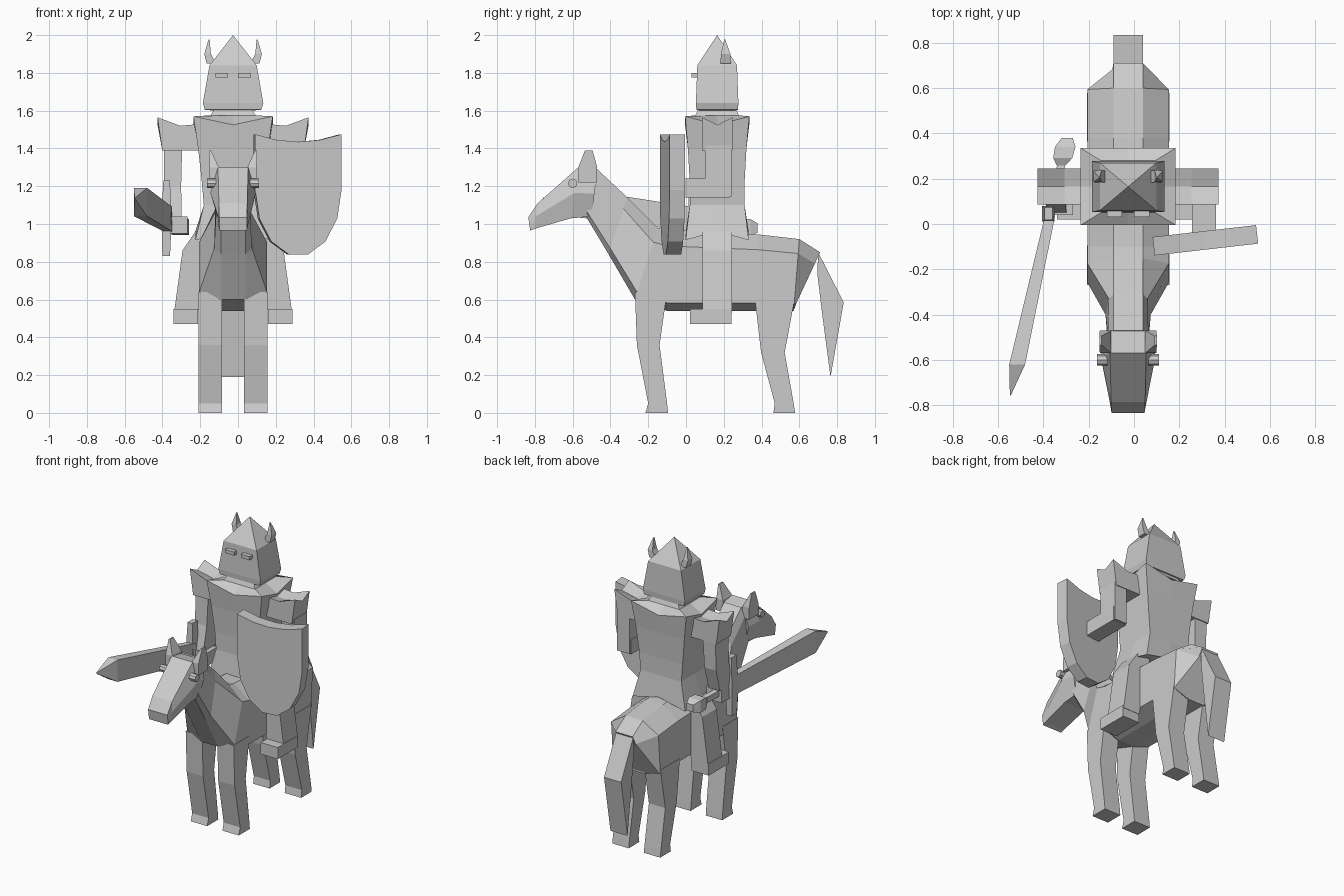
import bpy, bmesh, math
from mathutils import Vector, Matrix

default_cube = bpy.data.objects.get("Cube")
if default_cube:
    bpy.data.objects.remove(default_cube, do_unlink=True)

stone = bpy.data.materials.new("stone grey")
stone.use_nodes = True
stone.diffuse_color = (.6, .6, .6, 1)
stone.node_tree.nodes["Principled BSDF"].inputs["Base Color"].default_value = stone.diffuse_color

CENTRE_LINE = -.026  # every part is built relative to this plane
RIDER_Y = .165       # middle of the rider, front to back
SPINE, FLANK = .065, .18


def loft(name, rings, paired=False):
    """Flat-faced skin through equal rings, capped; paired parts are mirrored."""
    bm = bmesh.new()
    rows = [[bm.verts.new(point) for point in ring] for ring in rings]
    for lower, upper in zip(rows, rows[1:]):
        for i in range(len(lower)):
            bm.faces.new((lower[i - 1], lower[i], upper[i], upper[i - 1]))
    bm.faces.new(rows[0])
    bm.faces.new(rows[-1])
    bmesh.ops.remove_doubles(bm, verts=bm.verts, dist=.0005)
    bmesh.ops.recalc_face_normals(bm, faces=bm.faces)
    mesh = bpy.data.meshes.new(name)
    bm.to_mesh(mesh)
    bm.free()
    mesh.materials.append(stone)
    part = bpy.data.objects.new(name, mesh)
    part.location.x = CENTRE_LINE
    bpy.context.scene.collection.objects.link(part)
    if paired:
        mirror = part.modifiers.new("left and right", "MIRROR")
        mirror.use_mirror_merge = False
    return part


def rectangle(x, y, width, depth, z):
    corners = ((-.5, -.5), (.5, -.5), (.5, .5), (-.5, .5))
    return [(x + width * u, y + depth * v, z) for u, v in corners]


def stack(name, *stations, paired=False):
    """Loft upright through rectangles given as x, y, width, depth, z."""
    return loft(name, [rectangle(*station) for station in stations], paired)


def box(name, x, y, z, width, depth, height, paired=False):
    return stack(name, (x, y, width, depth, z - height / 2),
                 (x, y, width, depth, z + height / 2), paired=paired)


def slanted_slice(top, bottom, widths, fractions):
    """Symmetric ring on a leaning cut from a top (y, z) to a bottom (y, z)."""
    spots = [Vector(top).lerp(Vector(bottom), f) for f in fractions]
    half = [(w, *spot) for w, spot in zip(widths, spots)]
    return half + [(-w, y, z) for w, y, z in reversed(half)]


def side_plate(name, outline, inner, outer, paired=False):
    """Side outline in (y, z), given thickness between two x positions."""
    return loft(name, [[(x, y, z) for y, z in outline] for x in (inner, outer)], paired)


# Horse body and neck, rump to throat: top, bottom, upper and lower flank widths
body_cuts = (
    ((.71, .85), (.57, .55), .07, FLANK),
    ((.6, .92), (.57, .54), FLANK, FLANK),
    ((.38, .945), (.38, .54), FLANK, FLANK),
    ((-.1, .97), (-.1, .54), FLANK, FLANK),
    ((-.15, .98), (-.27, .6), FLANK, FLANK),
    ((-.31, 1.14), (-.41, .84), .085, .1),
    ((-.47, 1.29), (-.53, 1.04), .09, .09),
)
loft("horse_body", [
    slanted_slice(top, bottom, (SPINE, upper, lower, SPINE), (0, .2, .9, 1))
    for top, bottom, upper, lower in body_cuts])

# Horse head, poll to muzzle: top, bottom, edge and cheek widths
head_cuts = (
    ((-.47, 1.28), (-.5, 1.04), .08, .11),
    ((-.57, 1.3), (-.61, 1.03), .08, .12),
    ((-.785, 1.11), (-.8, .975), .075, .08),
    ((-.835, 1.035), (-.825, .965), .073, .073),
)
loft("horse_head", [
    slanted_slice(top, bottom, (edge, cheek, edge), (0, .5, 1))
    for top, bottom, edge, cheek in head_cuts])

stack("horse_ears", (.1, -.52, .05, .1, 1.22), (.1, -.52, .05, .1, 1.3),
      (.122, -.515, .01, .04, 1.39), paired=True)
eye_outline = [(-.6 + .025 * math.cos(turn), 1.215 + .025 * math.sin(turn))
               for turn in (math.tau * i / 8 for i in range(8))]
side_plate("horse_eyes", eye_outline, .09, .137, paired=True)

tail_outline = ((.7, .85), (.835, .585), (.765, .19), (.72, .53), (.695, .74))
side_plate("tail", tail_outline, -SPINE, SPINE)


def horse_legs(name, *stations):
    """Leg pair through stations of middle y, depth and height."""
    stack(name, *((.12, y, .125, depth, z) for y, depth, z in stations), paired=True)


horse_legs("front_legs", (-.185, .17, .64), (-.2, .12, .36), (-.15, .1, .05), (-.155, .12, 0))
horse_legs("hind_legs", (.47, .21, .6), (.46, .125, .32), (.52, .1, .05), (.52, .115, 0))

# Rider legs and feet
stack("rider_legs", (.15, RIDER_Y, .1, .155, .96), (.195, RIDER_Y, .145, .155, .86),
      (.25, RIDER_Y, .125, .155, .53), paired=True)
box("feet", .25, .13, .51, .13, .22, .08, paired=True)


# Torso: corners of each ring rise above or droop below its edge middles
def coat_ring(z, width, depth, lift=0):
    outline = ((-1, -1), (0, -1), (1, -1), (1, 0), (1, 1), (0, 1), (-1, 1), (-1, 0))
    return [(u * width, RIDER_Y + v * depth, z + lift * abs(u * v)) for u, v in outline]


loft("torso", [
    coat_ring(.96, .2, .167, lift=-.045),
    coat_ring(1.1, .155, .145),
    coat_ring(1.22, .165, .145),
    coat_ring(1.4, .185, .155),
    coat_ring(1.525, .21, .17, lift=.045),
    coat_ring(1.575, .12, .115),
    coat_ring(1.62, .09, .095)])


# Pauldrons: crest dips between raised front and back corners
def pauldron_ring(x, crest, dip, base_x):
    front, back = RIDER_Y - .08, RIDER_Y + .08
    return [(x, front, crest), (x, RIDER_Y, crest - dip), (x, back, crest),
            (base_x, back, 1.39), (base_x, front, 1.39)]


loft("pauldrons", [pauldron_ring(.17, 1.53, .02, .17), pauldron_ring(.28, 1.52, .02, .28),
                   pauldron_ring(.4, 1.565, .04, .375)], paired=True)

# Helmet with a pyramid crown, horns and eye plates
helmet_levels = ((1.6, .2, .17), (1.605, .3, .22), (1.64, .32, .225), (1.84, .25, .21), (2, 0, 0))
stack("helmet", *((0, RIDER_Y, width, depth, z) for z, width, depth in helmet_levels))
stack("helmet_horns", (.115, .21, .05, .055, 1.85), (.135, .21, .035, .05, 1.9),
      (.127, .205, .005, .005, 1.978), paired=True)
box("helmet_eyes", .06, .05, 1.787, .068, .04, .025, paired=True)

# Left arm, bent to carry the shield
box("left_upper_arm", .335, .17, 1.28, .095, .14, .27)
box("left_forearm", .335, .085, 1.19, .105, .29, .1)

# Right arm, hanging to the sword
stack("right_arm", (-.317, .17, .095, .14, 1.42), (-.32, .16, .09, .14, 1.2),
      (-.315, .115, .085, .13, 1.04))
box("right_hand", -.3, .1, .995, .115, .12, .09)

# Sword along one slanted line
pommel_point, tip_point = Vector((-.28, .33, .985)), Vector((-.52, -.757, 1.135))


def sword_ring(along, width, height):
    middle = pommel_point.lerp(tip_point, along)
    return [middle + Vector((u, 0, v)) for u, v, _ in rectangle(0, 0, width, height, 0)]


loft("sword_blade", [sword_ring(.27, .045, .13), sword_ring(.875, .07, .15),
                     sword_ring(1, .004, .008)])
loft("sword_grip", [sword_ring(0, .036, .04), sword_ring(.3, .036, .04)])
loft("sword_pommel", [sword_ring(-.045, .05, .05), sword_ring(-.01, .09, .085),
                      sword_ring(.035, .085, .08), sword_ring(.065, .04, .04)])
stack("sword_guard", (-.354, .045, .04, .055, .83), (-.352, .045, .055, .07, 1.03),
      (-.352, .045, .035, .055, 1.23))

# Shield: elliptical lower edge, straight sides and a dipped top, turned outwards
reach, drop, side_z, top_z = .23, .35, 1.18, 1.475
lower_edge = [(reach * math.cos(a), side_z - drop * math.sin(a))
              for a in (math.pi * i / 7 for i in range(8))]
top_edge = [(reach * u, top_z - .04 * (1 - u * u)) for u in (-1, -.5, 0, .5, 1)]
shield = loft("shield", [[(x, y, z) for x, z in lower_edge + top_edge] for y in (-.041, .041)])
shield.matrix_world = (Matrix.Translation((.315, -.072, 0))
                       @ Matrix.Rotation(math.radians(6.5), 4, "Z"))
